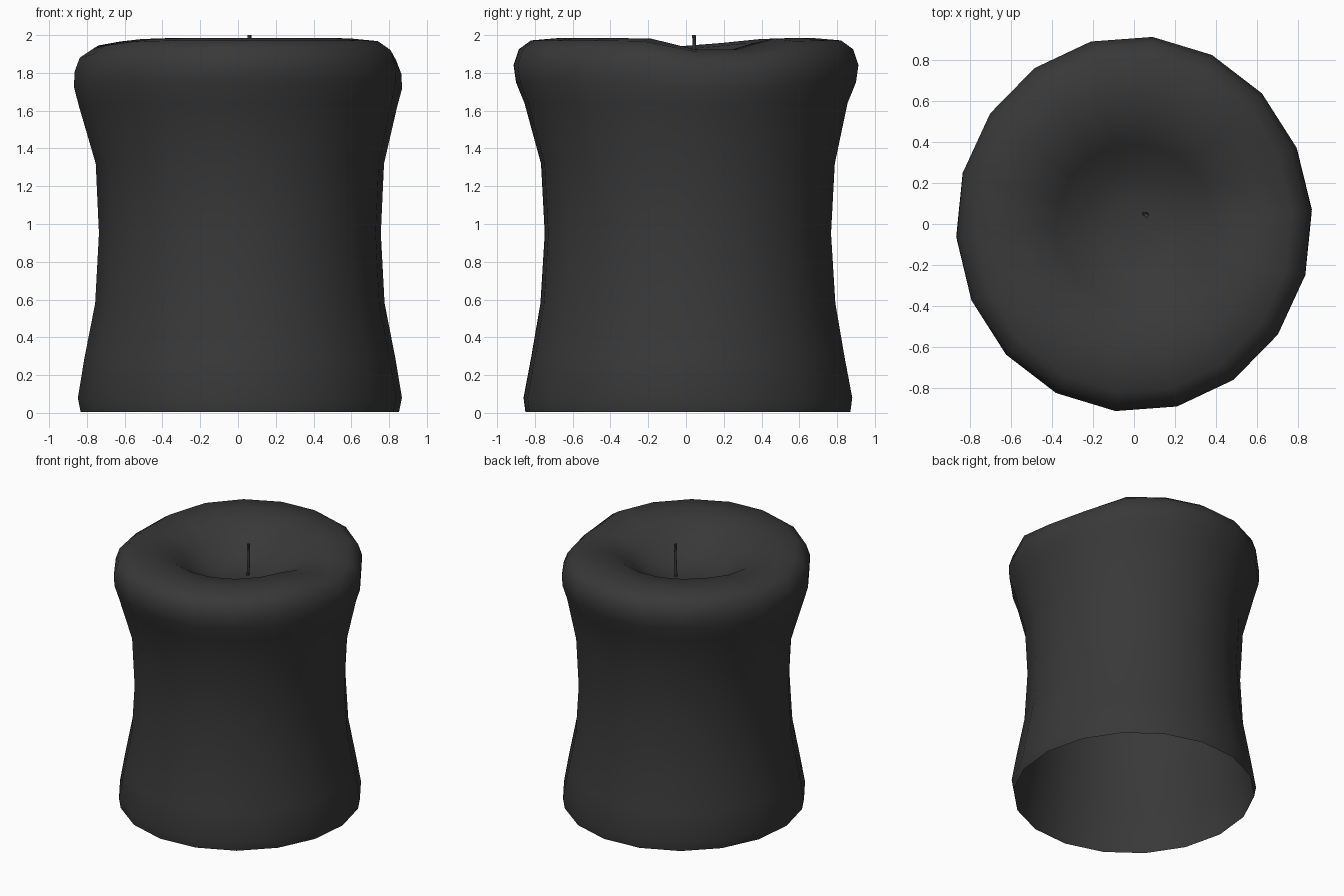
import bpy, bmesh, math
from mathutils import Vector

if "Cube" in bpy.data.objects:
    bpy.data.objects.remove(bpy.data.objects["Cube"])

SIDES = 18
dark = bpy.data.materials.new("charcoal")
dark.diffuse_color = (0.04, 0.04, 0.04, 1)
dark.use_nodes = True
dark.node_tree.nodes["Principled BSDF"].inputs["Base Color"].default_value = dark.diffuse_color


def finish(name, bm, angle):
    bmesh.ops.recalc_face_normals(bm, faces=bm.faces)
    me = bpy.data.meshes.new(name)
    bm.to_mesh(me)
    bm.free()
    ob = bpy.data.objects.new(name, me)
    bpy.context.collection.objects.link(ob)
    me.materials.append(dark)
    bpy.ops.object.select_all(action='DESELECT')
    ob.select_set(True)
    bpy.context.view_layer.objects.active = ob
    bpy.ops.object.shade_smooth_by_angle(angle=math.radians(angle))
    return ob


def bridge(bm, a, b):
    n = len(a)
    for i in range(n):
        bm.faces.new((a[i], a[(i + 1) % n], b[(i + 1) % n], b[i]))


def bump(deg, centre, width):
    d = (deg - centre + 180) % 360 - 180
    return math.exp(-(d / width) ** 2)


# wax profile: x radius, y radius, height, how much the rim dips act
profile = [
    (0.845, 0.865, 0.005, 0), (0.86, 0.875, 0.08, 0), (0.825, 0.835, 0.29, 0),
    (0.768, 0.785, 0.58, 0), (0.748, 0.762, 0.95, 0), (0.765, 0.782, 1.32, 0),
    (0.845, 0.86, 1.64, 0.3), (0.87, 0.905, 1.75, 0.6),
    (0.868, 0.918, 1.84, 0.8), (0.84, 0.89, 1.925, 1),
    (0.77, 0.825, 1.972, 1), (0.63, 0.67, 1.985, 1), (0.49, 0.51, 1.96, 0.8),
    (0.385, 0.39, 1.88, 0.4), (0.25, 0.25, 1.785, 0), (0.12, 0.12, 1.755, 0),
]

# candle body, open underneath, with a melted pool in the top
bm = bmesh.new()
rings = []
for rx, ry, z, w in profile:
    ring = []
    shift = 0.01 if z < 1.6 else 0
    for i in range(SIDES):
        deg = 4 + 360 * i / SIDES
        a = math.radians(deg)
        dip = 0.085 * bump(deg, 14, 17) + 0.045 * bump(deg, 184, 28)
        ring.append(bm.verts.new((rx * math.cos(a) + shift, ry * math.sin(a) + shift,
                                  z - w * dip)))
    rings.append(ring)
for a, b in zip(rings, rings[1:]):
    bridge(bm, a, b)
centre = bm.verts.new((0.03, 0.03, 1.75))
for i in range(SIDES):
    bm.faces.new((rings[-1][i], rings[-1][(i + 1) % SIDES], centre))
finish("candle_wax", bm, 60)

# thin, slightly bent wick
bm = bmesh.new()
path = [(0.05, 0.05, 1.73), (0.055, 0.05, 1.82), (0.062, 0.045, 1.92), (0.06, 0.042, 2.0)]
rings = []
for p in path:
    rings.append([bm.verts.new(Vector(p) + Vector((math.cos(t), math.sin(t), 0)) * 0.011)
                  for t in (k * math.pi / 3 for k in range(6))])
for a, b in zip(rings, rings[1:]):
    bridge(bm, a, b)
bm.faces.new(rings[-1])
finish("wick", bm, 60)
